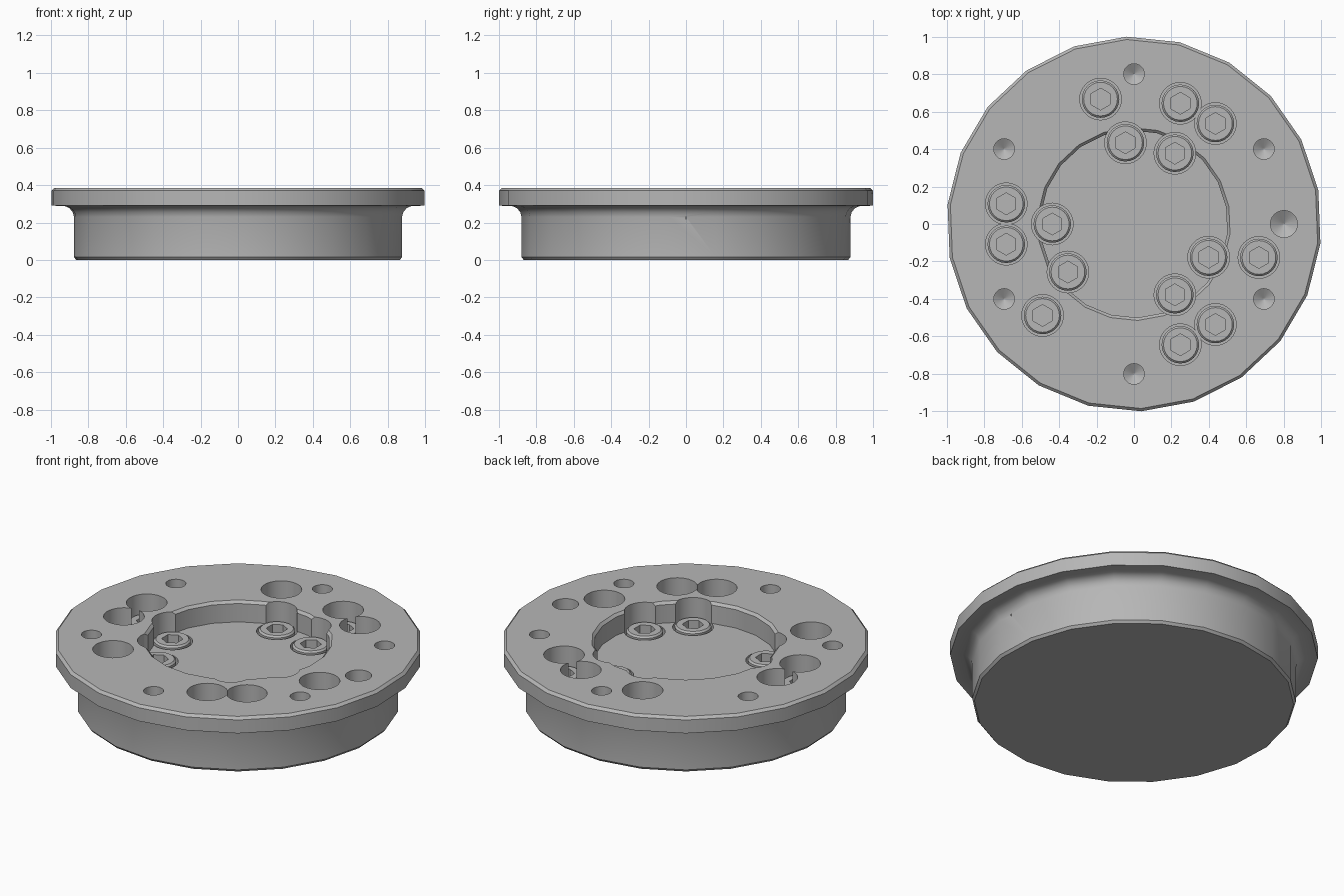
import bpy, bmesh, math

cube = bpy.data.objects.get("Cube")
if cube:
    bpy.data.objects.remove(cube, do_unlink=True)

grey = bpy.data.materials.new("machined grey")
grey.use_nodes = True
colour = (0.47, 0.47, 0.47, 1)
grey.diffuse_color = colour
grey.node_tree.nodes["Principled BSDF"].inputs["Base Color"].default_value = colour

TOP = 0.385
HEAD_TOP = 0.275
BORE_FLOOR = 0.15


def lathe(name, profile, sides, spin=0.0, at=(0, 0), hex_radius=None):
    """Turn (radius, z) points into a capped solid; radius None means a hexagon ring."""
    bm = bmesh.new()
    rings = []
    for radius, z in profile:
        ring = []
        for i in range(sides):
            a = 2 * math.pi * i / sides
            r = radius
            if r is None:
                sector = a % (math.pi / 3) - math.pi / 6
                r = hex_radius * math.cos(math.pi / 6) / math.cos(sector)
            a += spin
            ring.append(bm.verts.new((at[0] + r * math.cos(a), at[1] + r * math.sin(a), z)))
        rings.append(ring)
    for low, high in zip(rings, rings[1:]):
        for i in range(sides):
            j = (i + 1) % sides
            bm.faces.new((low[i], low[j], high[j], high[i]))
    bm.faces.new(rings[0][::-1])
    bm.faces.new(rings[-1])
    bmesh.ops.recalc_face_normals(bm, faces=bm.faces)
    mesh = bpy.data.meshes.new(name)
    bm.to_mesh(mesh)
    bm.free()
    mesh.materials.append(grey)
    obj = bpy.data.objects.new(name, mesh)
    bpy.context.collection.objects.link(obj)
    return obj


def activate(obj):
    bpy.ops.object.select_all(action="DESELECT")
    obj.select_set(True)
    bpy.context.view_layer.objects.active = obj


def cut(target, cutter):
    cutter.hide_render = True
    activate(target)
    mod = target.modifiers.new("cut", "BOOLEAN")
    mod.operation = "DIFFERENCE"
    mod.solver = "EXACT"
    mod.object = cutter
    bpy.ops.object.modifier_apply(modifier=mod.name)
    bpy.data.objects.remove(cutter, do_unlink=True)


def smooth(obj):
    activate(obj)
    bpy.ops.object.shade_smooth_by_angle(angle=math.radians(30))


def polar(radius, degrees):
    a = math.radians(degrees)
    return radius * math.cos(a), radius * math.sin(a)


# Flanged body with a filleted neck
spin = math.radians(10.4)
body = lathe("flanged_body", [
    (0.868, 0), (0.88, 0.015), (0.88, 0.23), (0.887, 0.256), (0.905, 0.277),
    (0.93, 0.288), (1.0, 0.29), (1.0, 0.37), (0.985, TOP)], 22, spin)

# Central pocket with a chamfered rim
cut(body, lathe("pocket_cutter", [
    (0.5, 0.26), (0.5, TOP - 0.015), (0.515, TOP), (0.515, 0.5)], 22, spin))

# Bolt positions repeat three times around the axis
bolts = []
for turn in (0, 120, 240):
    bolts += [polar(0.436, turn + a) for a in (60, 96)]
    bolts += [polar(0.69, turn + a) for a in (51, 69, 105)]

# Counterbores
for place in bolts:
    cut(body, lathe("bore_cutter", [(0.111, BORE_FLOOR), (0.111, 0.5)], 32, at=place))

# Blind pin holes with drilled cone ends, one of them larger
pins = [(a, 0.055) for a in (30, 90, 150, 210, 270, 330)] + [(0, 0.072)]
for angle, r in pins:
    cut(body, lathe("pin_cutter", [
        (0.002, 0.22 - r * 0.6), (r, 0.22), (r, 0.5)], 24, at=polar(0.8, angle)))
smooth(body)

# Socket head bolts
for n, place in enumerate(bolts, 1):
    bolt = lathe(f"socket_bolt_{n}", [
        (0.1, BORE_FLOOR - 0.01), (0.1, HEAD_TOP - 0.01), (0.09, HEAD_TOP),
        (None, HEAD_TOP), (None, HEAD_TOP - 0.06)], 24,
        math.pi / 6, place, hex_radius=0.058)
    smooth(bolt)
